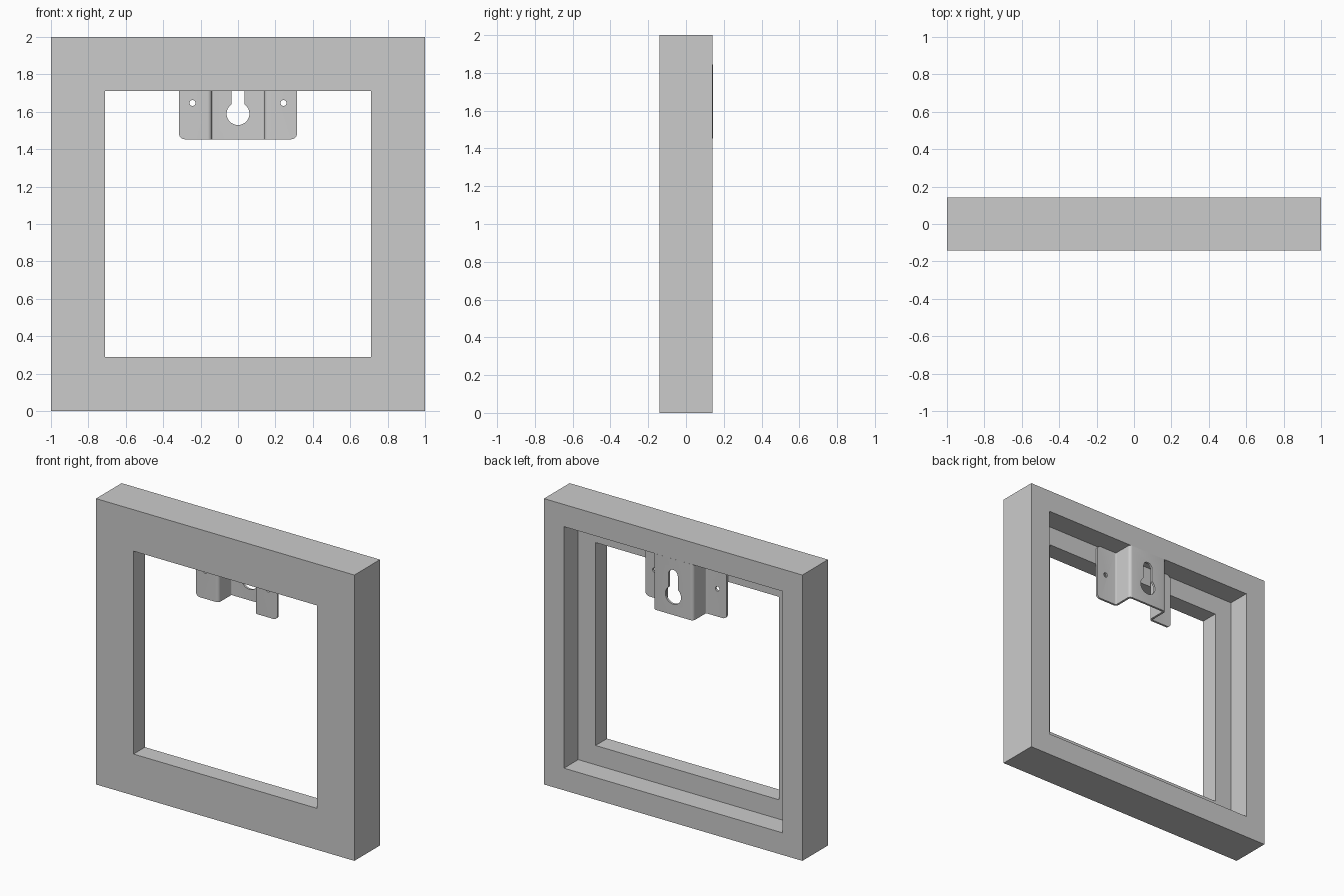
import bpy, bmesh, math
from mathutils import Vector

if "Cube" in bpy.data.objects:
    bpy.data.objects.remove(bpy.data.objects["Cube"])


def mesh_object(name, bm):
    bmesh.ops.recalc_face_normals(bm, faces=bm.faces)
    me = bpy.data.meshes.new(name)
    bm.to_mesh(me)
    bm.free()
    ob = bpy.data.objects.new(name, me)
    bpy.context.collection.objects.link(ob)
    return ob


def prism(name, points, offset):
    """Extrude a closed outline of 3D points along offset."""
    bm = bmesh.new()
    face = bm.faces.new([bm.verts.new(p) for p in points])
    ext = bmesh.ops.extrude_face_region(bm, geom=[face])
    bmesh.ops.translate(bm, vec=offset,
                        verts=[v for v in ext["geom"] if isinstance(v, bmesh.types.BMVert)])
    # the source face stays as the bottom cap
    if face not in bm.faces[:]:
        bmesh.ops.holes_fill(bm, edges=bm.edges)
    return mesh_object(name, bm)


def arc(cx, cy, r, a0, a1, n):
    return [(cx + r * math.cos(math.radians(a0 + (a1 - a0) * i / n)),
             cy + r * math.sin(math.radians(a0 + (a1 - a0) * i / n))) for i in range(n + 1)]


def through_cutter(name, outline):
    """Outline in x-z, cut right through the bracket along y."""
    return prism(name, [(x, -0.3, z) for x, z in outline], (0, 0.6, 0))


def cut(ob, cutter, operation):
    m = ob.modifiers.new("cut", "BOOLEAN")
    m.object, m.operation, m.solver = cutter, operation, "EXACT"
    bpy.ops.object.select_all(action="DESELECT")
    bpy.context.view_layer.objects.active = ob
    ob.select_set(True)
    bpy.ops.object.modifier_apply(modifier=m.name)
    bpy.data.objects.remove(cutter)


D = 0.1415   # half depth of the frame

# Square frame: stepped section (half-size, y) swept round four corners
section = [(1, -D), (1, D), (0.845, D), (0.845, -0.015), (0.71, -0.015), (0.71, -D)]
bm = bmesh.new()
rings = [[bm.verts.new((sx * h, y, 1 + sz * h)) for h, y in section]
         for sx, sz in ((-1, -1), (1, -1), (1, 1), (-1, 1))]
for i in range(4):
    a, b = rings[i], rings[(i + 1) % 4]
    for j in range(6):
        k = (j + 1) % 6
        bm.faces.new((a[j], a[k], b[k], b[j]))
mesh_object("picture_frame", bm)

# Hanger bracket: folded sheet-metal strip, thickness t, rounded bends
t, r_bend, web = 0.015, 0.015, 0.1475
y_wing, y_mid = -0.015 + t / 2, D + 0.0005 - t / 2


def half_profile(off):
    """Right half of the strip from wing end to middle, offset towards the back."""
    r1, r2 = r_bend - off, r_bend + off
    pts = [(0.35, y_wing + off)]
    pts += arc(web + r_bend, y_wing + r_bend, r1, 270, 180, 6)
    pts += arc(web - r_bend, y_mid - r_bend, r2, 0, 90, 6)
    return pts


def full_profile(off):
    right = half_profile(off)
    return right + [(-x, y) for x, y in reversed(right)]


outline = full_profile(t / 2) + full_profile(-t / 2)[::-1]
bracket = prism("hanger_bracket", [(x, y, 1.43) for x, y in outline], (0, 0, 0.44))

# Trim to a rounded rectangle
r, w, lo, hi = 0.03, 0.315, 1.453, 1.845
trim = (arc(w - r, lo + r, r, -90, 0, 6) + arc(w - r, hi - r, r, 0, 90, 6)
        + arc(-w + r, hi - r, r, 90, 180, 6) + arc(-w + r, lo + r, r, 180, 270, 6))
cut(bracket, through_cutter("trim_cutter", trim), "INTERSECT")

# Keyhole slot
slot = 0.036
a = math.degrees(math.acos(slot / 0.061))
keyhole = arc(0, 1.59, 0.061, 180 - a, 360 + a, 28) + arc(0, 1.733, slot, 0, 180, 12)
cut(bracket, through_cutter("keyhole_cutter", keyhole), "DIFFERENCE")

# Screw holes in the wings
for s in (-1, 1):
    cut(bracket, through_cutter("screw_cutter", arc(s * 0.243, 1.647, 0.016, 0, 345, 23)), "DIFFERENCE")

bpy.ops.object.shade_smooth_by_angle(angle=math.radians(30))
